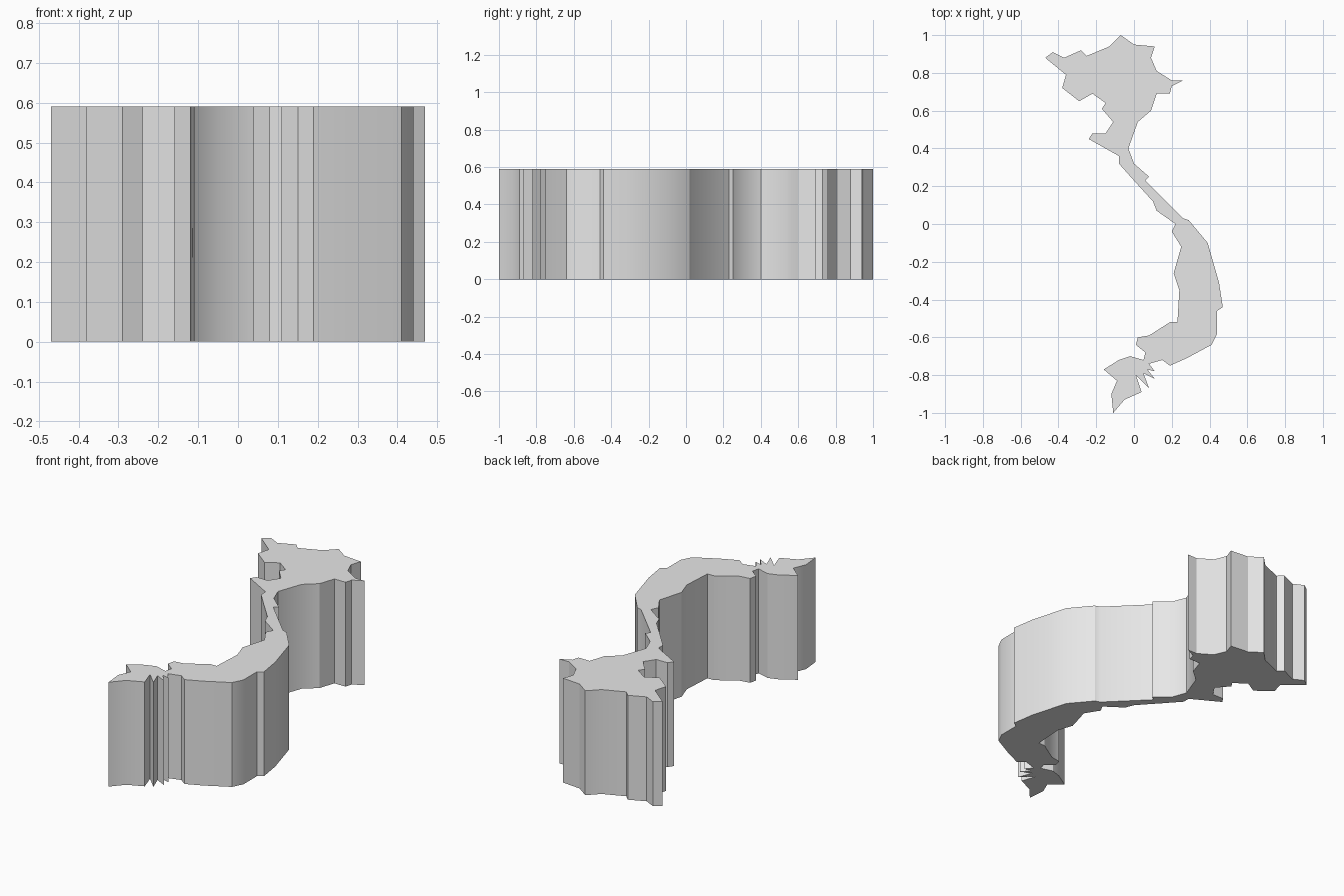
import bpy
import bmesh
import math
from mathutils import Vector

HEIGHT = 0.59
HUNDREDTH = 0.01

default_cube = bpy.data.objects.get("Cube")
if default_cube is not None:
    bpy.data.objects.remove(default_cube, do_unlink=True)


def make_material(name, colour):
    """Create a flat material that matches in the viewport and in a render."""
    material = bpy.data.materials.new(name)
    material.use_nodes = True
    material.diffuse_color = colour
    shader = next(node for node in material.node_tree.nodes
                  if node.type == "BSDF_PRINCIPLED")
    shader.inputs["Base Color"].default_value = colour
    return material


def extrude_outline(name, outline, height, material):
    """Fill a closed outline at ground level and raise it into a solid slab."""
    bm = bmesh.new()
    corners = [bm.verts.new(Vector((x, y, 0)) * HUNDREDTH) for x, y in outline]
    base = bm.faces.new(corners)
    raised = bmesh.ops.extrude_face_region(bm, geom=[base], use_keep_orig=True)
    top_verts = [item for item in raised["geom"]
                 if isinstance(item, bmesh.types.BMVert)]
    bmesh.ops.translate(bm, verts=top_verts, vec=Vector((0, 0, height)))
    bmesh.ops.recalc_face_normals(bm, faces=bm.faces)

    mesh = bpy.data.meshes.new(name)
    bm.to_mesh(mesh)
    bm.free()
    mesh.materials.append(material)
    slab = bpy.data.objects.new(name, mesh)
    bpy.context.collection.objects.link(slab)
    return slab


# Map outline, clockwise from the northern tip, in hundredths of a unit
outline = [
    # north-east corner and gulf
    (-7, 100), (0, 95), (11, 94), (9, 88), (12, 81), (20, 76), (26, 76),
    (20, 73), (19, 69), (12, 69), (9, 60), (2, 54), (-3, 40),
    # long east coast
    (0, 32), (8, 25), (6, 23), (26, 3), (29, 2), (39, -10), (45, -31),
    (47, -44), (44, -46), (44, -58), (41, -64), (28, -71), (19, -75),
    # river delta and southern cape
    (15, -72), (8, -74), (11, -78), (7, -77), (11, -82), (5, -79),
    (8, -87), (1, -80), (4, -89), (-5, -93), (-11, -100), (-12, -90),
    (-9, -83), (-16, -77),
    # western border going north
    (-8, -72), (-2, -70), (5, -72), (6, -68), (1, -64), (2, -60),
    (8, -59), (19, -52), (23, -52), (24, -35), (21, -26), (25, -12),
    (20, -4), (22, 0), (12, 7), (10, 12), (0, 23), (-8, 32), (-8, 36),
    (-24, 45), (-22, 48), (-15, 48), (-11, 54), (-17, 61), (-15, 64),
    # north-west corner and northern border
    (-22, 69), (-29, 65), (-38, 72), (-36, 79), (-47, 88), (-43, 91),
    (-37, 88), (-28, 92), (-25, 89), (-13, 94),
]

grey = make_material("light grey", (0.8, 0.8, 0.8, 1))
slab = extrude_outline("map_slab", outline, HEIGHT, grey)

# Smooth the gentle coast bends while keeping the rims and corners sharp
bpy.ops.object.select_all(action="DESELECT")
slab.select_set(True)
bpy.context.view_layer.objects.active = slab
bpy.ops.object.shade_smooth_by_angle(angle=math.radians(30))
